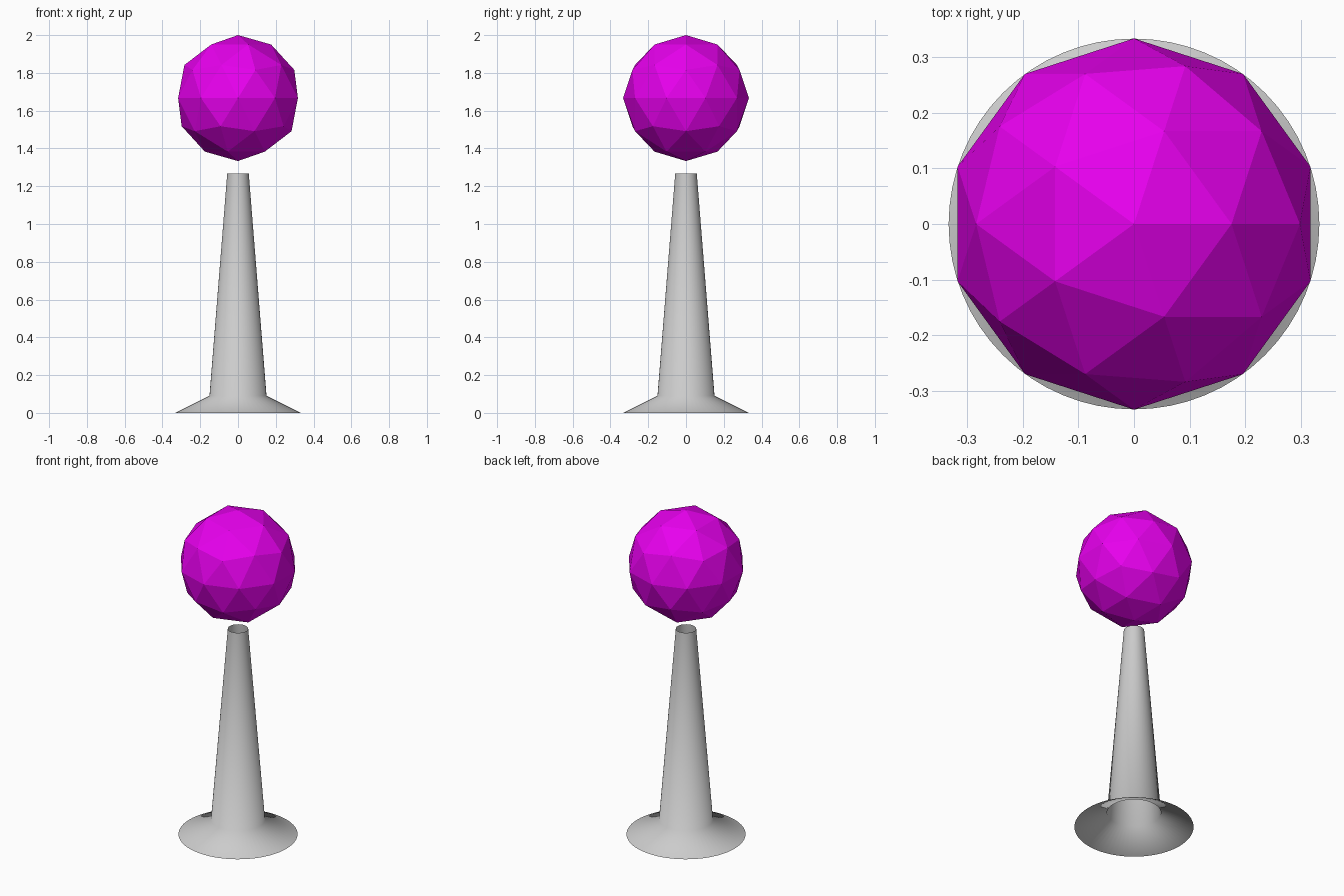
import bpy, bmesh, math
from mathutils import Matrix

if "Cube" in bpy.data.objects:
    bpy.data.objects.remove(bpy.data.objects["Cube"])


def finish(bm, name, smooth):
    mesh = bpy.data.meshes.new(name)
    for f in bm.faces:
        f.smooth = smooth
    bm.to_mesh(mesh)
    bm.free()
    obj = bpy.data.objects.new(name, mesh)
    bpy.context.collection.objects.link(obj)
    return obj


# Hollow stand: flared foot and tapering stem, open at both ends
SEGMENTS = 64
profile = [(0.333, 0.0), (0.151, 0.09), (0.057, 1.268)]
bm = bmesh.new()
rings = []
for r, z in profile:
    rings.append([bm.verts.new((r * math.cos(2 * math.pi * i / SEGMENTS),
                                r * math.sin(2 * math.pi * i / SEGMENTS), z))
                  for i in range(SEGMENTS)])
for low, high in zip(rings, rings[1:]):
    for i in range(SEGMENTS):
        j = (i + 1) % SEGMENTS
        bm.faces.new((low[i], low[j], high[j], high[i]))
finish(bm, "stand", True)

# Faceted ball floating above the stand
bm = bmesh.new()
bmesh.ops.create_icosphere(bm, subdivisions=2, radius=1 / 3,
                           matrix=Matrix.Translation((0, 0, 5 / 3)))
ball = finish(bm, "ball", False)
magenta = bpy.data.materials.new("magenta")
magenta.diffuse_color = (0.8, 0.0, 0.85, 1.0)
magenta.use_nodes = True
magenta.node_tree.nodes["Principled BSDF"].inputs["Base Color"].default_value = magenta.diffuse_color
ball.data.materials.append(magenta)
